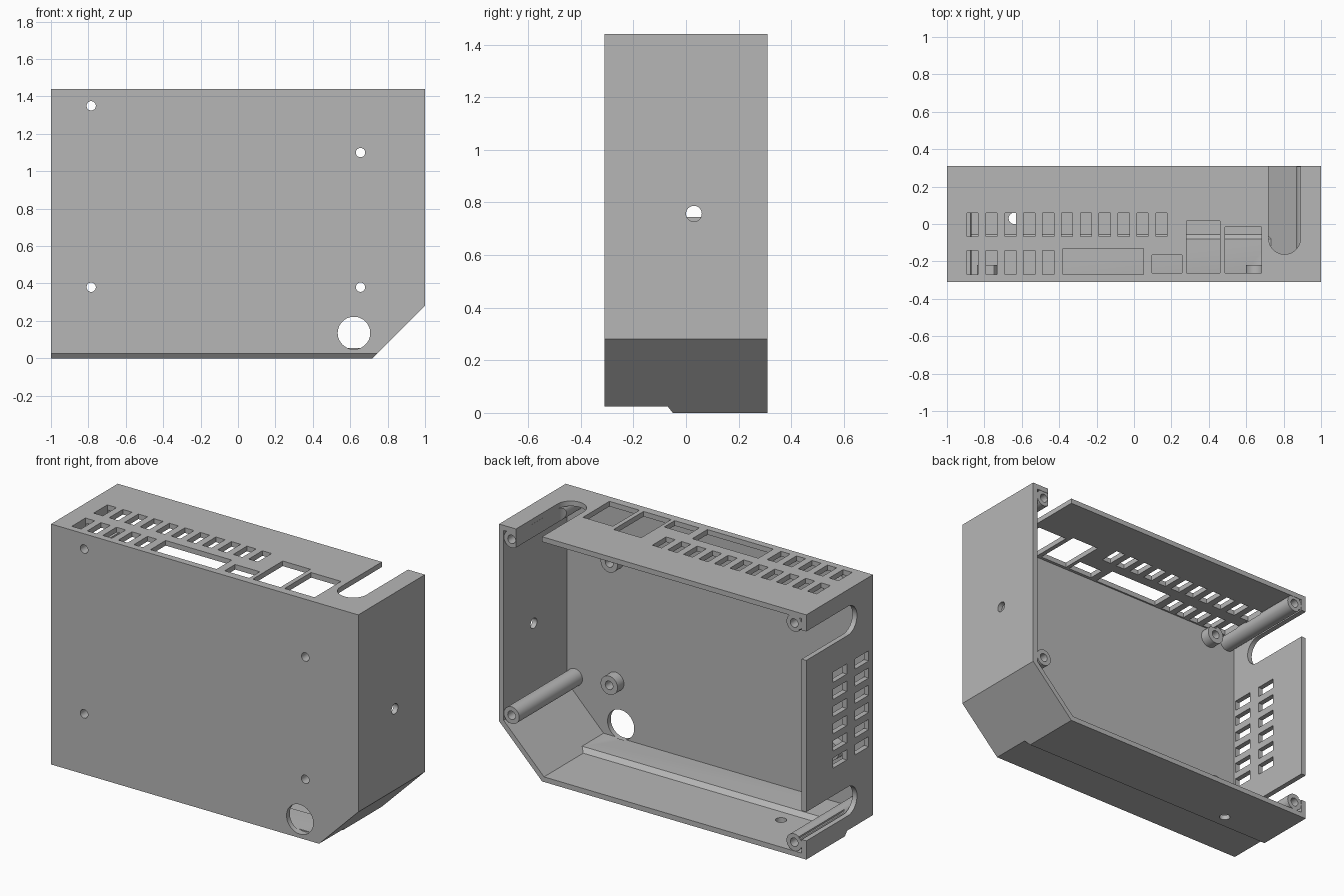
import bpy
import bmesh
from math import cos, sin, pi, radians

if "Cube" in bpy.data.objects:
    bpy.data.objects.remove(bpy.data.objects["Cube"], do_unlink=True)

grey = bpy.data.materials.new("plain_grey")
grey.use_nodes = True
colour = (0.47, 0.47, 0.47, 1)
grey.diffuse_color = colour
grey.node_tree.nodes["Principled BSDF"].inputs["Base Color"].default_value = colour

W, D, H, T = 1.0, 0.31, 1.44, 0.03     # half width, half depth, height, wall
CH = 0.28                              # corner chamfer


def add_prism(bm, points, axis, start, end):
    """Extrude a closed outline along an axis; points use the other two axes in order."""
    def place(p, d):
        v = list(p)
        v.insert("xyz".index(axis), d)
        return v
    low = [bm.verts.new(place(p, start)) for p in points]
    high = [bm.verts.new(place(p, end)) for p in points]
    bm.faces.new(low)
    bm.faces.new(high[::-1])
    n = len(points)
    for i in range(n):
        j = (i + 1) % n
        bm.faces.new((low[j], low[i], high[i], high[j]))


def rect(a0, a1, b0, b1):
    return [(a0, b0), (a1, b0), (a1, b1), (a0, b1)]


def circle(a, b, r, n=32):
    return [(a + r * cos(2 * pi * i / n), b + r * sin(2 * pi * i / n)) for i in range(n)]


def make(name, bm):
    bmesh.ops.recalc_face_normals(bm, faces=bm.faces)
    mesh = bpy.data.meshes.new(name)
    bm.to_mesh(mesh)
    bm.free()
    mesh.materials.append(grey)
    obj = bpy.data.objects.new(name, mesh)
    bpy.context.collection.objects.link(obj)
    return obj


def part(name, points, axis, start, end):
    bm = bmesh.new()
    add_prism(bm, points, axis, start, end)
    return make(name, bm)


def boolean(obj, tool, operation="DIFFERENCE"):
    mod = obj.modifiers.new("boolean", "BOOLEAN")
    mod.operation = operation
    mod.solver = "EXACT"
    mod.object = tool
    deps = bpy.context.evaluated_depsgraph_get()
    mesh = bpy.data.meshes.new_from_object(obj.evaluated_get(deps))
    obj.modifiers.clear()
    obj.data = mesh


def outline(t):
    """Box outline in x and z, moved inwards by t, with one lower corner cut off."""
    k = CH - t * (2 - 2 ** 0.5)
    return [(-W + t, t), (W - t - k, t), (W - t, t + k), (W - t, H - t), (-W + t, H - t)]


# Open-backed case with a raised step along the front of the floor
case = part("case_shell", outline(0), "y", -D, D)
cavity = part("cavity_cutter", outline(T), "y", -D + T, D + 0.1)
boolean(case, cavity)
bpy.data.objects.remove(cavity)
step_profile = [(-0.295, 0.015), (-0.04, 0.015), (-0.055, T), (-0.08, 0.055), (-0.295, 0.055)]
step = part("floor_step", step_profile, "x", -0.985, 0.735)
boolean(case, step, "UNION")
bpy.data.objects.remove(step)
parts = [case]

# Full-depth screw posts near the corners, and short standoffs on the front wall
posts = {"upper_left_post": (0.92, 1.37), "lower_left_post": (0.92, 0.335),
         "upper_right_post": (-0.92, 1.37), "lower_right_post": (-0.92, 0.08)}
standoffs = {"upper_left_standoff": (0.655, 1.10), "lower_left_standoff": (0.655, 0.38),
             "upper_right_standoff": (-0.785, 1.35), "lower_right_standoff": (-0.785, 0.38)}
for name, (x, z) in posts.items():
    parts.append(part(name, circle(x, z, 0.05), "y", -0.29, 0.308))
for name, (x, z) in standoffs.items():
    parts.append(part(name, circle(x, z, 0.055), "y", -0.29, -0.22))

# All openings gathered in one cutter
cut = bmesh.new()
for x, z in posts.values():
    add_prism(cut, circle(x, z, 0.025, 24), "y", 0.18, 0.4)
for x, z in standoffs.values():
    add_prism(cut, circle(x, z, 0.025, 24), "y", -0.4, -0.1)
add_prism(cut, circle(0.62, 0.135, 0.087, 48), "y", -0.4, -0.27)    # cable hole
add_prism(cut, circle(-0.64, 0.03, 0.03), "z", -0.1, 0.06)          # floor hole
add_prism(cut, circle(0.03, 0.757, 0.03), "x", 0.95, 1.1)           # side hole

# Recess under the front of the floor
add_prism(cut, [(-0.4, 0.025), (-0.07, 0.025), (-0.05, 0), (-0.05, -0.05), (-0.4, -0.05)],
          "x", -1.1, 1.1)

# Vents in the top and side, in two matching rows
rows = [(-0.067, 0.06), (-0.27, -0.143)]
for (y0, y1), count in zip(rows, (11, 5)):
    for i in range(count):
        x = -0.863 + 0.101 * i
        add_prism(cut, rect(x - 0.03, x + 0.03, y0, y1), "z", 1.39, 1.5)
    for i in range(6):
        z = 0.725 + 0.101 * (i - 2.5)
        add_prism(cut, rect(y0, y1, z - 0.03, z + 0.03), "x", -1.1, -0.95)

# Connector windows in the top
for x0, x1, y0, y1 in [(-0.38, 0.05, -0.27, -0.13), (0.097, 0.257, -0.262, -0.165),
                       (0.28, 0.46, -0.262, 0.016), (0.487, 0.682, -0.262, -0.016)]:
    add_prism(cut, rect(x0, x1, y0, y1), "z", 1.39, 1.5)


# Round-ended slots open at the back: one in the top, two in the side
def slot(centre, r=0.085):
    arc = [pi + pi * i / 20 for i in range(21)]
    pts = [(centre + r * cos(a), -0.077 + r * sin(a)) for a in arc]
    return pts + [(centre + r, 0.4), (centre - r, 0.4)]


add_prism(cut, slot(0.805), "z", 1.28, 1.5)
for z in (1.257, 0.195):
    add_prism(cut, [(y, c) for c, y in slot(z)], "x", -1.1, -0.95)

cutter = make("openings_cutter", cut)
cutter.hide_render = True
for obj in parts:
    boolean(obj, cutter)
bpy.data.objects.remove(cutter)

# Smooth the round walls, keep the edges crisp
bpy.ops.object.select_all(action="DESELECT")
for obj in parts:
    obj.select_set(True)
bpy.context.view_layer.objects.active = case
bpy.ops.object.shade_smooth_by_angle(angle=radians(30))
